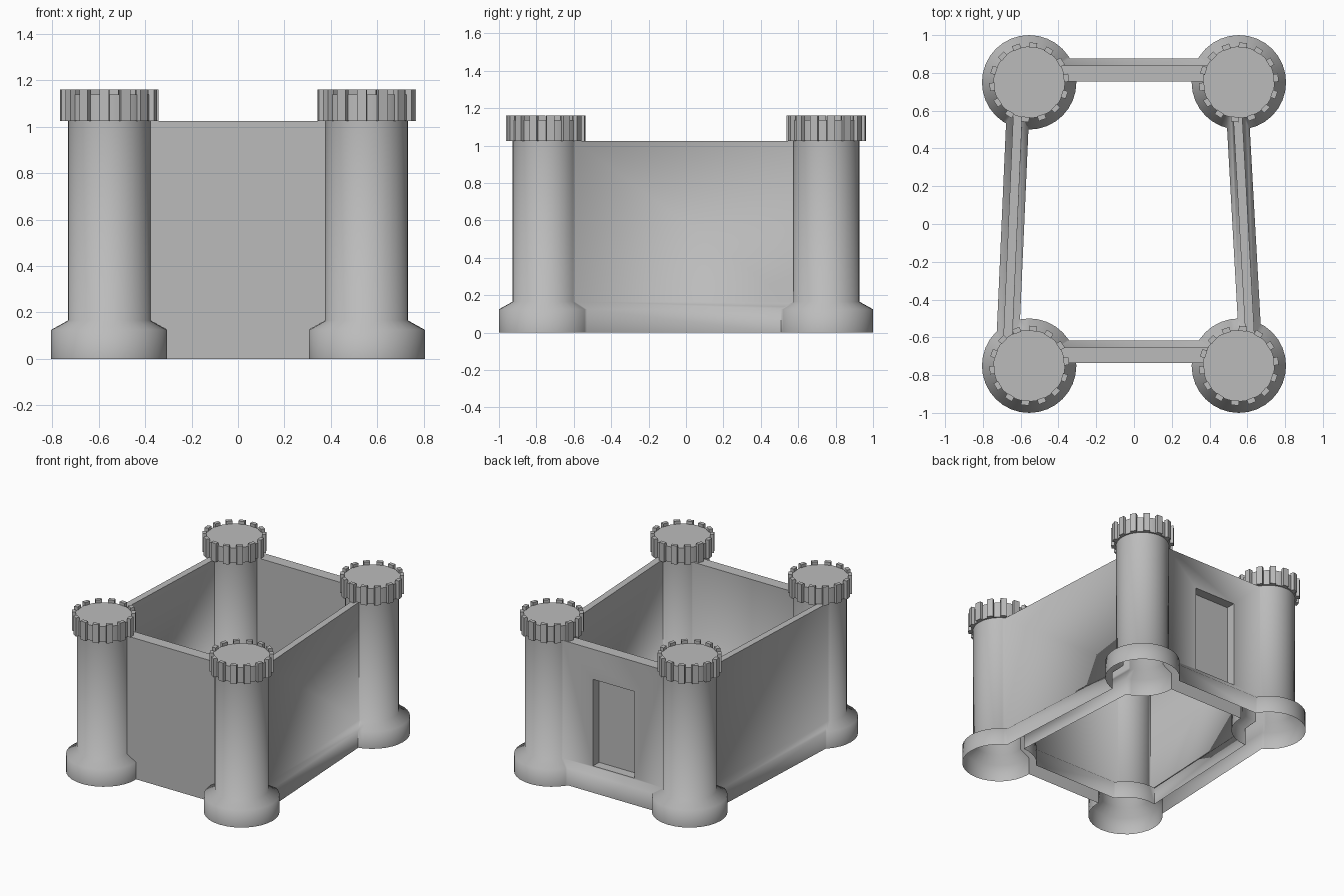
import bpy, bmesh
from math import cos, sin, radians, tau
from mathutils import Matrix, Vector

cube = bpy.data.objects.get("Cube")
if cube:
    bpy.data.objects.remove(cube, do_unlink=True)

# Single stone colour
stone = bpy.data.materials.new("grey_stone")
stone.use_nodes = True
colour = (0.5, 0.5, 0.5, 1)
stone.diffuse_color = colour
stone.node_tree.nodes["Principled BSDF"].inputs["Base Color"].default_value = colour


def finish(name, bm):
    bmesh.ops.recalc_face_normals(bm, faces=bm.faces)
    mesh = bpy.data.meshes.new(name)
    bm.to_mesh(mesh)
    bm.free()
    mesh.materials.append(stone)
    obj = bpy.data.objects.new(name, mesh)
    bpy.context.collection.objects.link(obj)
    return obj


def loft(bm, rings):
    """Skin closed rings of points and cap both ends."""
    loops = [[bm.verts.new(p) for p in ring] for ring in rings]
    n = len(loops[0])
    for a, b in zip(loops, loops[1:]):
        for i in range(n):
            j = (i + 1) % n
            bm.faces.new((a[i], a[j], b[j], b[i]))
    bm.faces.new(loops[0])
    bm.faces.new(loops[-1])


def box(bm, size, matrix):
    bmesh.ops.create_cube(bm, size=1, matrix=matrix @ Matrix.Diagonal((*size, 1)))


def combine(target, other, operation):
    """Apply a boolean with another object, then drop that object."""
    mod = target.modifiers.new("combine", "BOOLEAN")
    mod.operation, mod.object, mod.solver = operation, other, "EXACT"
    bpy.context.view_layer.objects.active = target
    bpy.ops.object.modifier_apply(modifier=mod.name)
    bpy.data.objects.remove(other, do_unlink=True)


# Tower: flared foot, shaft and overhanging crown
TOWER = [(0.25, 0), (0.25, 0.125), (0.178, 0.165),
         (0.178, 1.027), (0.19, 1.027), (0.19, 1.138)]
SIDES, MERLONS = 32, 14


def tower(name, x, y):
    # Ribs that rise above the crown as merlons
    bm = bmesh.new()
    for i in range(MERLONS):
        turn = Matrix.Rotation(radians(84) + tau * i / MERLONS, 4, "Z")
        spot = Matrix.Translation((x, y, 1.0925)) @ turn @ Matrix.Translation((0.197, 0, 0))
        box(bm, (0.027, 0.042, 0.135), spot)
    finish(name + "_merlons", bm)

    bm = bmesh.new()
    loft(bm, [[(x + r * cos(tau * i / SIDES), y + r * sin(tau * i / SIDES), z)
               for i in range(SIDES)] for r, z in TOWER])
    return finish(name, bm)


# Curtain walls: wide foot, chamfered in to an upright of the given reach
def wall(name, start, end, low=-0.024, high=0.024):
    a, b = Vector((*start, 0)), Vector((*end, 0))
    across = (b - a).normalized().cross(Vector((0, 0, 1)))
    section = [(0.06, 0), (0.06, 0.125), (high, 0.165), (high, 1.024),
               (low, 1.024), (low, 0.165), (-0.06, 0.125), (-0.06, 0)]
    bm = bmesh.new()
    loft(bm, [[p + across * w + Vector((0, 0, z)) for w, z in section] for p in (a, b)])
    return finish(name, bm)


towers = [tower(f"{end}_{side}_tower", 0.555 * sx, 0.75 * sy)
          for side, sx in (("left", 1), ("right", -1))
          for end, sy in (("front", -1), ("back", 1))]
shell = wall("back_wall", (-0.5, 0.815), (0.5, 0.815), high=0.06)
walls = [wall("front_wall", (-0.5, -0.677), (0.5, -0.677), high=0.06),
         wall("right_wall", (-0.61, 0.7), (-0.672, -0.7)),
         wall("left_wall", (0.542, 0.7), (0.62, -0.7))]

# Merge towers and walls into one continuous shell
for part in towers + walls:
    combine(shell, part, "UNION")
shell.name = "castle_walls_and_towers"

# Doorway sunk into the back wall
bm = bmesh.new()
box(bm, (0.335, 0.2, 0.63), Matrix.Translation((-0.007, 0.87, 0.49)))
cutter = finish("doorway_cutter", bm)
cutter.hide_render = True
combine(shell, cutter, "DIFFERENCE")

# The shell is hollow and open underneath
bm = bmesh.new()
bm.from_mesh(shell.data)
floor = [f for f in bm.faces if all(v.co.z < 0.001 for v in f.verts)]
bmesh.ops.delete(bm, geom=floor, context="FACES")
bm.to_mesh(shell.data)
bm.free()

bpy.ops.object.select_all(action="DESELECT")
shell.select_set(True)
bpy.context.view_layer.objects.active = shell
bpy.ops.object.shade_smooth_by_angle(angle=radians(75))
